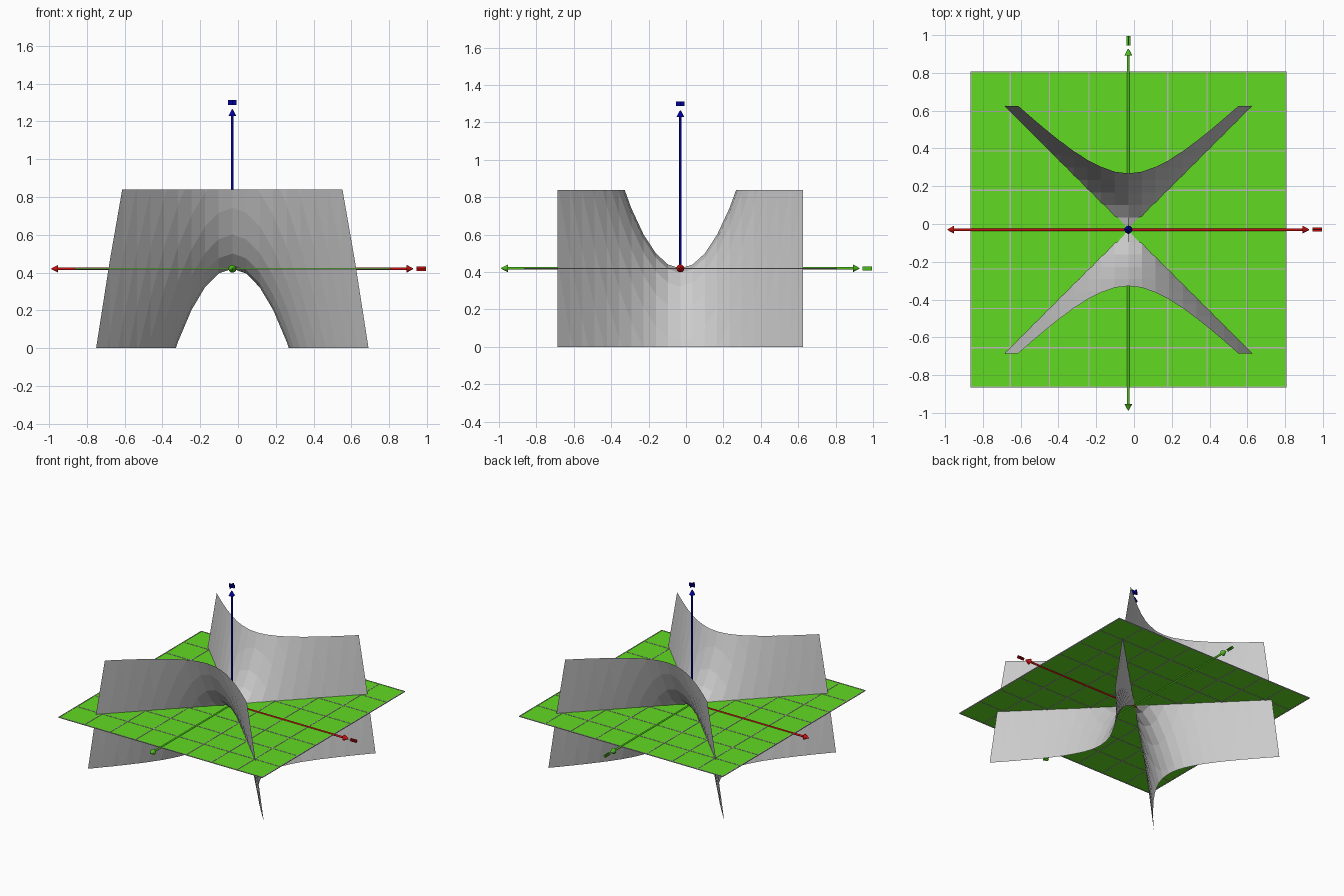
import bpy, bmesh, math
from mathutils import Vector

if "Cube" in bpy.data.objects:
    bpy.data.objects.remove(bpy.data.objects["Cube"])

C = Vector((-0.03, -0.03, 0.42))   # where the axes cross
HALF = 0.837                       # half size of the green plane


def material(name, rgb):
    m = bpy.data.materials.new(name)
    m.diffuse_color = (*rgb, 1)
    m.use_nodes = True
    m.node_tree.nodes["Principled BSDF"].inputs["Base Color"].default_value = m.diffuse_color
    return m


GREY = material("surface grey", (0.60, 0.60, 0.60))
LINE = material("grid line grey", (0.50, 0.50, 0.50))
LAWN = material("plane green", (0.12, 0.70, 0.016))
RED = material("axis red", (0.60, 0.005, 0.005))
GREEN = material("axis green", (0.07, 0.50, 0.01))
BLUE = material("axis blue", (0.0, 0.0, 0.35))


def finish(name, bm, mat):
    me = bpy.data.meshes.new(name)
    bm.to_mesh(me)
    bm.free()
    me.materials.append(mat)
    ob = bpy.data.objects.new(name, me)
    bpy.context.collection.objects.link(ob)
    return ob


def add_box(bm, centre, size):
    vs = bmesh.ops.create_cube(bm, size=1)["verts"]
    for v in vs:
        v.co = Vector([c + a * s for c, a, s in zip(centre, v.co, size)])


def add_cone(bm, base, direction, length, r1, r2):
    d = Vector(direction)
    mat = d.to_track_quat('Z', 'Y').to_matrix().to_4x4()
    mat.translation = Vector(base) + d * length / 2
    bmesh.ops.create_cone(bm, cap_ends=True, segments=12, radius1=r1,
                          radius2=r2, depth=length, matrix=mat)


# saddle surface: a grid bent to z = k(y^2 - x^2), cut flat at top and bottom
bm = bmesh.new()
bmesh.ops.create_grid(bm, x_segments=20, y_segments=20, size=1)
for v in bm.verts:
    x, y = v.co.x * 0.722, v.co.y * 0.656
    v.co = C + Vector((x, y, 4.67 * (y * y - x * x)))
for z, n in ((0.0, -1), (0.84, 1)):
    bmesh.ops.bisect_plane(bm, geom=bm.verts[:] + bm.edges[:] + bm.faces[:],
                           plane_co=(0, 0, z), plane_no=(0, 0, n), clear_outer=True)
finish("saddle_surface", bm, GREY)

# flat green plane through the saddle point
bm = bmesh.new()
add_box(bm, C, (2 * HALF, 2 * HALF, 0.002))
finish("base_plane", bm, LAWN)

# grid lines, eight cells each way
bm = bmesh.new()
for i in range(-4, 5):
    o = i * (HALF - 0.003) / 4
    add_box(bm, C + Vector((o, 0, 0)), (0.006, 2 * HALF, 0.006))
    add_box(bm, C + Vector((0, o, 0)), (2 * HALF, 0.006, 0.006))
finish("grid_lines", bm, LINE)

# axes: round shafts with cone arrowheads
for name, d, reach, both, mat in (("x_axis", Vector((1, 0, 0)), 0.958, True, RED),
                                  ("y_axis", Vector((0, 1, 0)), 0.958, True, GREEN),
                                  ("z_axis", Vector((0, 0, 1)), 0.845, False, BLUE)):
    bm = bmesh.new()
    for s in ((1, -1) if both else (1,)):
        add_cone(bm, C, d * s, reach - 0.03, 0.007, 0.007)
        add_cone(bm, C + d * s * (reach - 0.036), d * s, 0.036, 0.021, 0.002)
    finish(name, bm, mat)

    # small plain crossed tags beyond the positive arrow tip
    bm = bmesh.new()
    if name == "z_axis":
        tag, sizes = C + d * 0.88, ((0.045, 0.006, 0.025), (0.006, 0.045, 0.025))
    else:
        tag = C + d * 1.0
        long = 0.05
        sizes = [tuple(long if d[k] else (0.022 if k == w else 0.006) for k in range(3))
                 for w in range(3) if not d[w]]
    for size in sizes:
        add_box(bm, tag, size)
    finish(name + "_tag", bm, mat)
